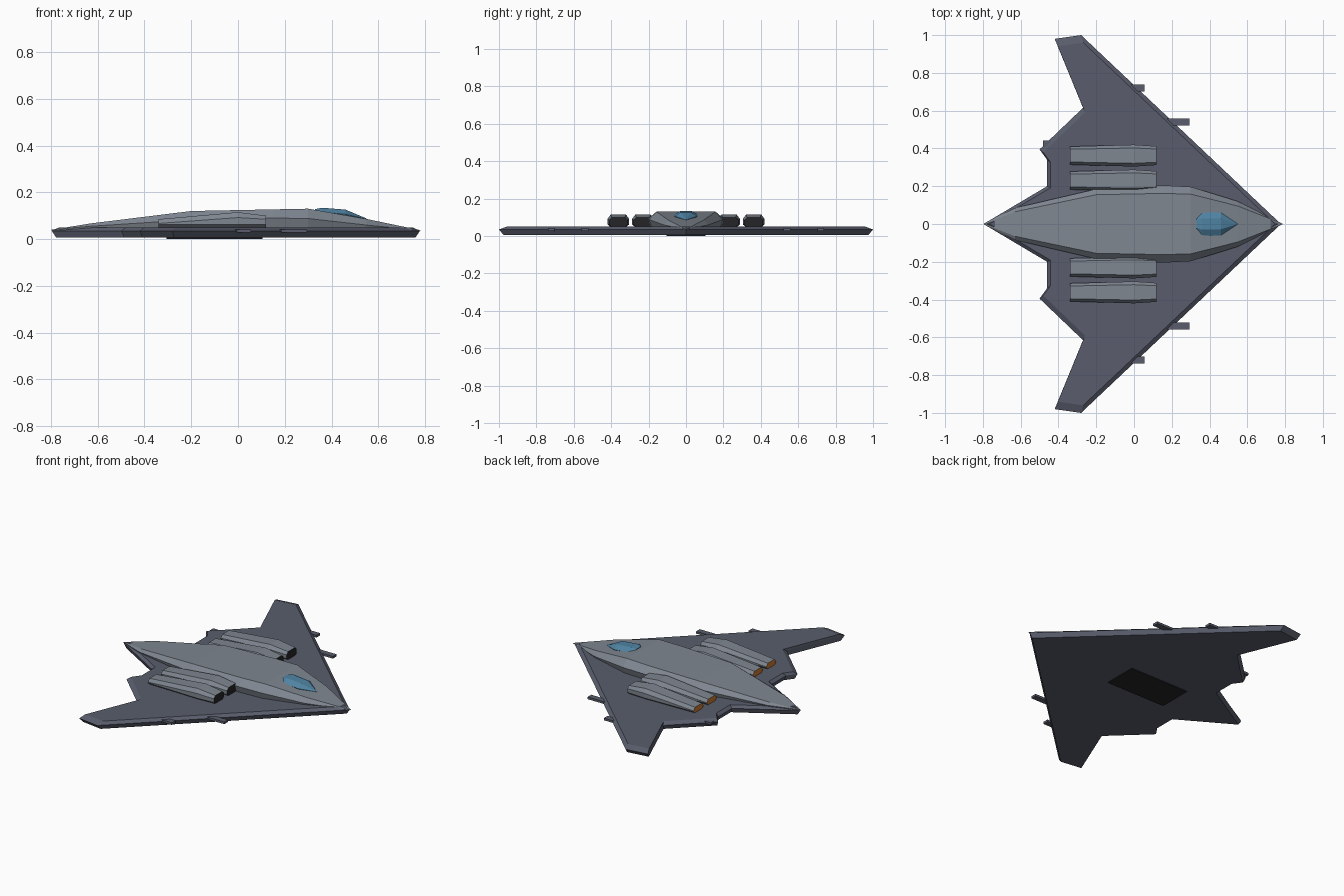
import bpy
import bmesh

cube = bpy.data.objects.get("Cube")
if cube:
    bpy.data.objects.remove(cube, do_unlink=True)


def material(name, rgb):
    m = bpy.data.materials.new(name)
    m.use_nodes = True
    m.diffuse_color = (*rgb, 1)
    bsdf = next(n for n in m.node_tree.nodes if n.type == 'BSDF_PRINCIPLED')
    bsdf.inputs["Base Color"].default_value = (*rgb, 1)
    return m


SLATE = material("slate_wing", (0.10, 0.11, 0.15))
GREY = material("light_grey_hull", (0.21, 0.24, 0.28))
GLASS = material("blue_glass", (0.08, 0.23, 0.37))
BLACK = material("black", (0.018, 0.018, 0.021))
ORANGE = material("orange_glow", (0.60, 0.19, 0.03))


def loft(name, rings, mats, first_cap=0, last_cap=0):
    """Skin a list of equal-length rings and close both ends."""
    bm = bmesh.new()
    loops = [[bm.verts.new(p) for p in ring] for ring in rings]
    n = len(loops[0])
    for a, b in zip(loops, loops[1:]):
        for i in range(n):
            j = (i + 1) % n
            bm.faces.new((a[i], a[j], b[j], b[i]))
    bm.faces.new(loops[0]).material_index = first_cap
    bm.faces.new(loops[-1]).material_index = last_cap
    bmesh.ops.remove_doubles(bm, verts=bm.verts[:], dist=0.0005)
    bmesh.ops.recalc_face_normals(bm, faces=bm.faces[:])
    mesh = bpy.data.meshes.new(name)
    bm.to_mesh(mesh)
    bm.free()
    for m in mats:
        mesh.materials.append(m)
    ob = bpy.data.objects.new(name, mesh)
    bpy.context.collection.objects.link(ob)
    return ob


def box(name, x0, x1, y, width, z0, z1, mat):
    w = width / 2
    ring = [(y - w, z0), (y + w, z0), (y + w, z1), (y - w, z1)]
    return loft(name, [[(x, *p) for p in ring] for x in (x0, x1)], [mat])


def section(x, profile, cy=0):
    """Mirror a half profile of (half width, z), listed top to bottom."""
    right = [(x, cy + w, z) for w, z in profile]
    left = [(x, cy - w, z) for w, z in reversed(profile)]
    return right + left


# Flying wing: plan outline with chamfered edges
half = [(-0.28, 1.0), (-0.42, 0.98), (-0.27, 0.615), (-0.50, 0.395),
        (-0.46, 0.34), (-0.46, 0.20)]
outline = [(0.778, 0)] + half + [(-0.797, 0)]
outline += [(x, -y) for x, y in reversed(half)]
loft("wing", [[(x * s, y * s, z) for x, y in outline]
              for s, z in ((0.975, 0.006), (1, 0.035), (0.96, 0.05))], [SLATE])

# Fuselage: (x, deck half width, side half width, deck z, side z)
stations = [(-0.797, 0, 0, 0.04, 0.04), (-0.63, 0.065, 0.085, 0.067, 0.055),
            (-0.2, 0.155, 0.185, 0.12, 0.083), (0.15, 0.162, 0.205, 0.127, 0.09),
            (0.3, 0.158, 0.197, 0.13, 0.088), (0.55, 0.095, 0.12, 0.086, 0.06),
            (0.79, 0, 0, 0.036, 0.036)]
loft("fuselage", [section(x, [(d, zd), (s, zs), (s * 0.92, min(zs, 0.036))])
                  for x, d, s, zd, zs in stations], [GREY])

# Cockpit canopy
canopy = [(0.33, 0.02, 0.04, 0.128, 0.115), (0.36, 0.03, 0.065, 0.134, 0.116),
          (0.46, 0.028, 0.06, 0.126, 0.106), (0.55, 0, 0, 0.088, 0.086)]
loft("canopy", [section(x, [(t, zt), (s, zs), (s * 0.8, 0.08)])
                for x, t, s, zt, zs in canopy], [GLASS])

# Engine pods: (x, half width, top z, shoulder z)
pod = [(-0.34, 0.048, 0.085, 0.067), (0.0, 0.058, 0.115, 0.092),
       (0.12, 0.05, 0.10, 0.085)]
for side, sign in (("left", 1), ("right", -1)):
    for label, cy in (("inner", 0.23), ("outer", 0.362)):
        rings = [section(x, [(w * 0.7, zt), (w, zs), (w, 0.062), (w * 0.7, 0.048)],
                         sign * cy) for x, w, zt, zs in pod]
        loft(f"{label}_engine_{side}", rings, [GREY, ORANGE, BLACK], 1, 2)

    # Leading edge probes
    box(f"inner_probe_{side}", 0.12, 0.295, sign * 0.54, 0.036, 0.028, 0.042, SLATE)
    box(f"outer_probe_{side}", -0.06, 0.055, sign * 0.72, 0.036, 0.028, 0.042, SLATE)

# Small trailing edge fitting and the belly bay door
box("trailing_edge_fitting", -0.482, -0.42, 0.425, 0.034, 0.028, 0.042, SLATE)
box("belly_bay_door", -0.305, 0.105, 0, 0.21, 0.0, 0.008, BLACK)
